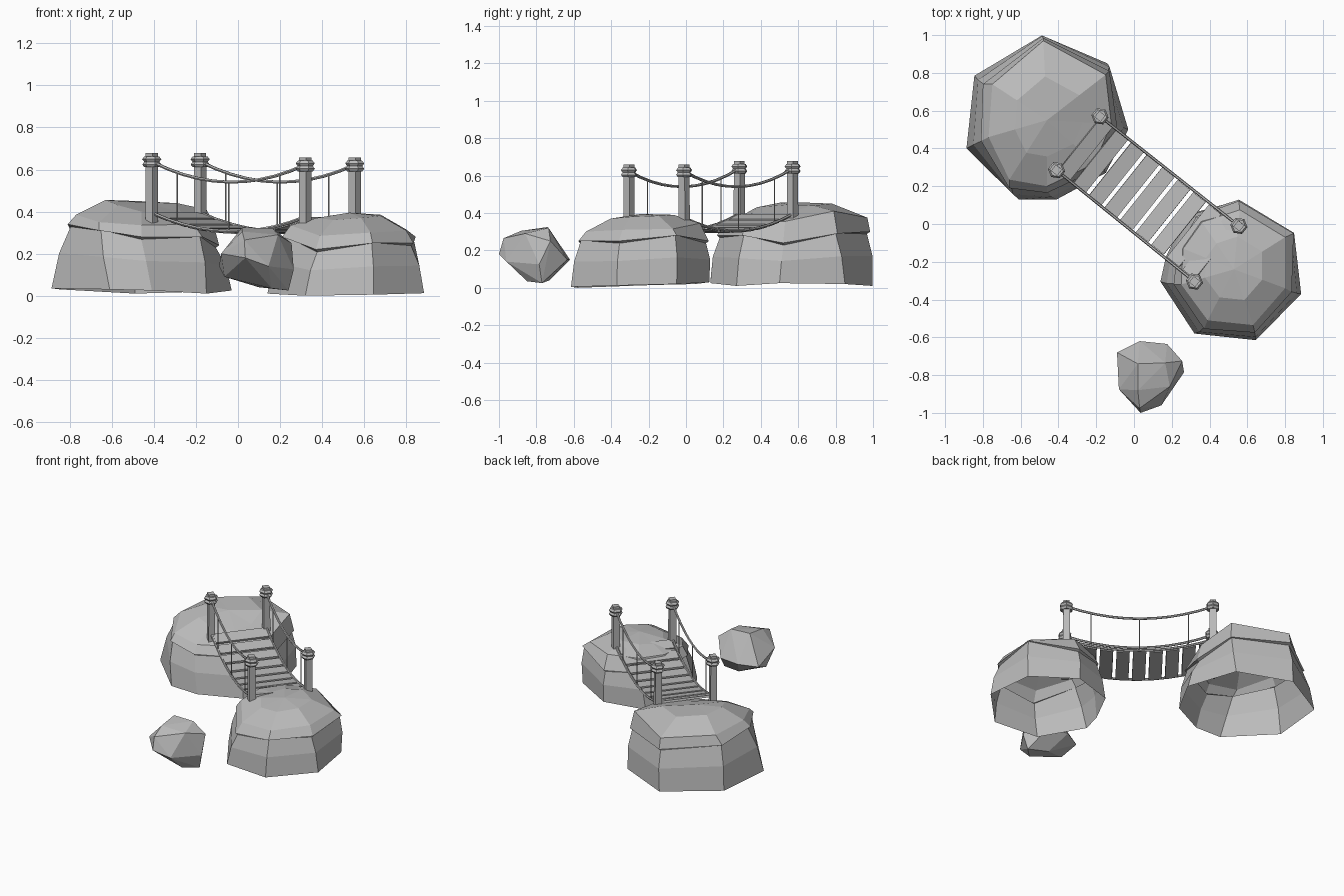
import bpy, bmesh, math
from mathutils import Vector, Matrix

if "Cube" in bpy.data.objects:
    bpy.data.objects.remove(bpy.data.objects["Cube"])

grey = bpy.data.materials.new("stone_grey")
grey.diffuse_color = (0.5, 0.5, 0.5, 1)
grey.use_nodes = True
grey.node_tree.nodes["Principled BSDF"].inputs["Base Color"].default_value = grey.diffuse_color


def finish(bm, name):
    bmesh.ops.recalc_face_normals(bm, faces=bm.faces)
    me = bpy.data.meshes.new(name)
    bm.to_mesh(me)
    bm.free()
    me.materials.append(grey)
    ob = bpy.data.objects.new(name, me)
    bpy.context.collection.objects.link(ob)
    return ob


# Rock mound: faceted wall, overhanging ledge and domed cap, open underneath
def mound(name, centre, base, rim, shoulder, crown_z):
    c = Vector(centre)

    def scaled(p, s, dz=0.0):
        return Vector((c.x + (p[0] - c.x) * s, c.y + (p[1] - c.y) * s, p[2] + dz))

    mid = [scaled(Vector(b).lerp(Vector(r), 0.55), 1.015) for b, r in zip(base, rim)]
    under = [scaled(r, 0.96, -0.012 + 0.015 * (i % 2)) for i, r in enumerate(rim)]
    crown = [scaled((p[0], p[1], z), 0.55) for p, z in zip(shoulder, crown_z)]
    bm = bmesh.new()
    rings = [[bm.verts.new(p) for p in ring]
             for ring in (base, mid, under, rim, shoulder, crown)]
    n = len(base)
    for a, b in zip(rings, rings[1:]):
        for i in range(n):
            j = (i + 1) % n
            bm.faces.new((a[i], a[j], b[j], b[i]))
    top = bm.verts.new(c)
    for i in range(n):
        bm.faces.new((rings[-1][i], rings[-1][(i + 1) % n], top))
    return finish(bm, name)


mound("large_rock", (-0.46, 0.55, 0.445),
      [(-.03, .50, .025), (-.14, .85, .02), (-.49, .997, .01), (-.845, .785, .03),
       (-.887, .40, .035), (-.61, .13, .03), (-.41, .13, .025), (-.15, .27, .01)],
      [(-.09, .52, .24), (-.13, .81, .29), (-.48, .985, .30), (-.80, .74, .32),
       (-.81, .44, .34), (-.66, .19, .31), (-.46, .165, .28), (-.17, .30, .28)],
      [(-.12, .53, .355), (-.15, .79, .41), (-.48, .97, .375), (-.75, .74, .38),
       (-.77, .46, .385), (-.66, .235, .35), (-.46, .20, .335), (-.21, .32, .34)],
      [.40, .44, .45, .455, .455, .43, .40, .385])

mound("small_rock", (0.53, -0.24, 0.395),
      [(.885, -.37, .012), (.84, -.05, .02), (.555, .125, .03), (.28, .05, .02),
       (.17, -.17, .015), (.14, -.305, .01), (.32, -.58, 0), (.645, -.615, .005)],
      [(.835, -.36, .25), (.845, -.05, .28), (.555, .122, .25), (.33, .04, .26),
       (.23, -.14, .27), (.21, -.32, .28), (.37, -.555, .22), (.64, -.575, .25)],
      [(.80, -.34, .31), (.80, -.07, .315), (.56, .075, .345), (.36, .01, .345),
       (.26, -.13, .345), (.25, -.32, .335), (.39, -.51, .285), (.63, -.535, .30)],
      [.38, .385, .39, .38, .37, .37, .36, .37])

# Loose boulder: convex hull of a few corner points
bm = bmesh.new()
for p in [(.035, -1.0, .18), (.145, -.96, .14), (.16, -.85, .035), (-.065, -.80, .09),
          (.24, -.77, .025), (.265, -.785, .125), (.255, -.725, .25), (.175, -.635, .15),
          (.03, -.62, .15), (-.09, -.68, .14), (-.08, -.875, .20), (.02, -.74, .325),
          (.165, -.735, .32), (.19, -.86, .29), (.02, -.88, .305), (.03, -.975, .265),
          (.10, -.73, .04)]:
    bm.verts.new(p)
hull = bmesh.ops.convex_hull(bm, input=bm.verts)
bmesh.ops.delete(bm, geom=[v for v in bm.verts if not v.link_faces], context='VERTS')
bmesh.ops.dissolve_limit(bm, angle_limit=0.08, verts=bm.verts, edges=bm.edges)
finish(bm, "boulder")

# Bridge layout: two rails, each running from the large rock to the small one
rails = {"front": (Vector((-.41, .285, 0)), Vector((.32, -.305, 0))),
         "back": (Vector((-.18, .57, 0)), Vector((.555, -.01, 0)))}
mid_a = (rails["front"][0] + rails["back"][0]) / 2
mid_b = (rails["front"][1] + rails["back"][1]) / 2
yaw = math.atan2(mid_b.y - mid_a.y, mid_b.x - mid_a.x)


def deck_z(t):
    return 0.395 - 0.02 * t - 0.36 * 0.22 * 4 * t * (1 - t)


def rail_z(t):
    return 0.638 - 0.015 * t - 0.09 * 4 * t * (1 - t)


def prism(bm, sides, r1, r2, z0, z1, at, turn):
    m = Matrix.Translation((at.x, at.y, (z0 + z1) / 2)) @ Matrix.Rotation(turn, 4, 'Z')
    bmesh.ops.create_cone(bm, cap_ends=True, segments=sides, radius1=r1, radius2=r2,
                          depth=z1 - z0, matrix=m)


# Square posts with two rope collars each
for side, ends in rails.items():
    for k, at in enumerate(ends):
        drop = 0.02 * k
        bm = bmesh.new()
        prism(bm, 4, .031, .029, .33 - drop, .678 - drop, at, yaw + math.pi / 4)
        finish(bm, f"{side}_post_{k + 1}")
        bm = bmesh.new()
        for z in (.624, .649):
            prism(bm, 6, .036, .046, z - .013 - drop, z - drop, at, yaw)
            prism(bm, 6, .046, .036, z - drop, z + .013 - drop, at, yaw)
        finish(bm, f"{side}_post_collar_{k + 1}")


def rope(name, pts, radius):
    cu = bpy.data.curves.new(name, 'CURVE')
    cu.dimensions = '3D'
    cu.bevel_depth = radius
    cu.bevel_resolution = 1
    cu.use_fill_caps = True
    sp = cu.splines.new('POLY')
    sp.points.add(len(pts) - 1)
    for q, p in zip(sp.points, pts):
        q.co = (*p, 1)
    sp.use_smooth = False
    cu.materials.append(grey)
    ob = bpy.data.objects.new(name, cu)
    bpy.context.collection.objects.link(ob)


# Hand ropes, deck ropes and thin hangers
for side, (a, b) in rails.items():
    def along(t, z):
        p = a.lerp(b, t)
        return (p.x, p.y, z)
    ts = [i / 10 for i in range(11)]
    rope(f"{side}_hand_rope", [along(t, rail_z(t)) for t in ts], .008)
    rope(f"{side}_deck_rope", [along(t, deck_z(t)) for t in ts], .008)
    for i, t in enumerate((1 / 6, 1 / 2, 5 / 6)):
        rope(f"{side}_hanger_{i + 1}", [along(t, deck_z(t)), along(t, rail_z(t))], .0035)

# Planks following the sag
length = (mid_b - mid_a).length
for i in range(9):
    t = 0.05 + i * 0.9 / 8
    p = mid_a.lerp(mid_b, t)
    slope = math.atan((deck_z(t + .01) - deck_z(t - .01)) / (.02 * length))
    m = (Matrix.Translation((p.x, p.y, deck_z(t) - .004))
         @ Matrix.Rotation(yaw, 4, 'Z') @ Matrix.Rotation(-slope, 4, 'Y')
         @ Matrix.Diagonal((.084, .355, .014, 1)))
    bm = bmesh.new()
    bmesh.ops.create_cube(bm, size=1, matrix=m)
    finish(bm, f"plank_{i + 1}")
